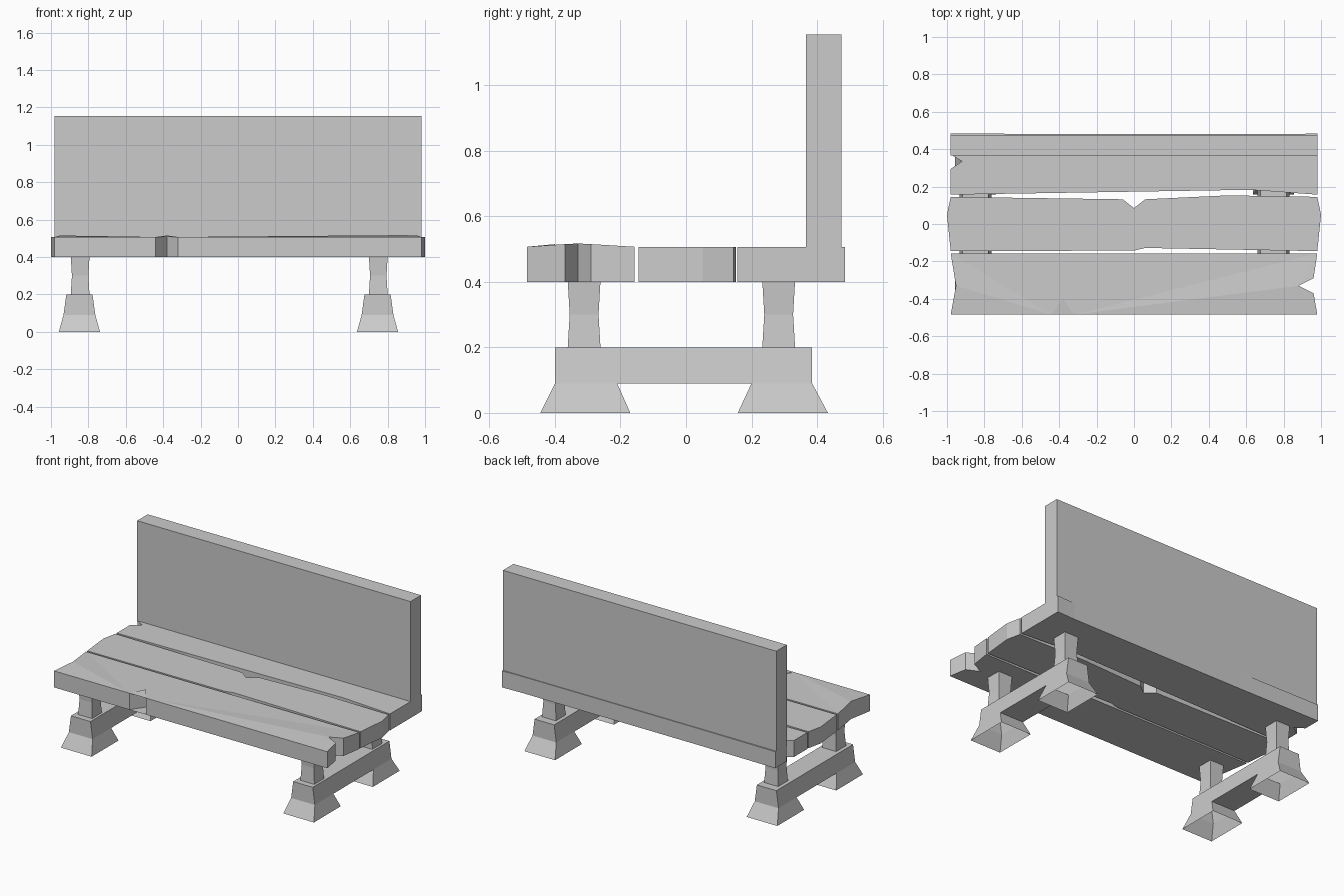
import bpy, bmesh

if "Cube" in bpy.data.objects:
    bpy.data.objects.remove(bpy.data.objects["Cube"])


def finish(bm, name):
    bmesh.ops.recalc_face_normals(bm, faces=bm.faces)
    mesh = bpy.data.meshes.new(name)
    bm.to_mesh(mesh)
    bm.free()
    obj = bpy.data.objects.new(name, mesh)
    bpy.context.collection.objects.link(obj)
    return obj


def plank(name, outline, z0=0.40, z1=0.507):
    """Extruded outline; an optional third value raises that top corner."""
    bm = bmesh.new()
    low = [bm.verts.new((p[0], p[1], z0)) for p in outline]
    top = [bm.verts.new((p[0], p[1], z1 + (p[2] if len(p) > 2 else 0))) for p in outline]
    n = len(outline)
    caps = [bm.faces.new(low), bm.faces.new(top)]
    for i in range(n):
        j = (i + 1) % n
        bm.faces.new((low[i], low[j], top[j], top[i]))
    bmesh.ops.triangulate(bm, faces=caps)
    return finish(bm, name)


# Worn seat planks
plank("front_seat_plank", [
    (-0.98, -0.485), (-0.44, -0.485), (-0.38, -0.40, 0.008), (-0.32, -0.485),
    (0.98, -0.485), (0.96, -0.37, 0.008), (0.88, -0.33, 0.01), (0.96, -0.29, 0.008),
    (0.98, -0.157), (-0.98, -0.157), (-0.952, -0.33, 0.008)])
plank("middle_seat_plank", [
    (-0.98, -0.145), (0, -0.142), (0.06, -0.128), (0.98, -0.145), (1.0, 0.05),
    (0.98, 0.145), (0.5, 0.153), (0.06, 0.132), (0, 0.085), (-0.06, 0.132),
    (-0.98, 0.145), (-1.0, 0.05)])
plank("back_seat_plank", [
    (-0.98, 0.157), (0.62, 0.183), (0.98, 0.157), (0.98, 0.485), (0.85, 0.48),
    (-0.4, 0.48), (-0.98, 0.485), (-0.98, 0.372), (-0.92, 0.335), (-0.98, 0.295)])

# Backrest board
plank("backrest", [(-0.98, 0.367), (0.98, 0.367), (0.98, 0.475), (-0.98, 0.475)], 0.50, 1.155)

# Half width of the support in x at each height
WIDTH = {0.0: 0.11, 0.09: 0.085, 0.2: 0.07}


def leg_frame(name, cx):
    """Two flared, open-bottomed feet joined by a beam."""
    panels = [
        [(-0.445, 0), (-0.17, 0), (-0.21, 0.09), (-0.40, 0.09)],
        [(0.158, 0), (0.433, 0), (0.385, 0.09), (0.20, 0.09)],
        [(-0.40, 0.09), (-0.21, 0.09), (0.20, 0.09), (0.385, 0.09), (0.385, 0.2), (-0.40, 0.2)]]
    skin = [(-0.445, 0), (-0.40, 0.09), (-0.40, 0.2), (0.385, 0.2), (0.385, 0.09),
            (0.433, 0), None, (0.158, 0), (0.20, 0.09), (-0.21, 0.09), (-0.17, 0)]
    bm = bmesh.new()
    verts = {}

    def vert(p, s):
        if (p, s) not in verts:
            verts[p, s] = bm.verts.new((cx + s * WIDTH[p[1]], p[0], p[1]))
        return verts[p, s]

    for s in (-1, 1):
        for panel in panels:
            bm.faces.new([vert(p, s) for p in panel])
    for a, b in zip(skin, skin[1:]):
        if a and b:
            bm.faces.new((vert(a, -1), vert(b, -1), vert(b, 1), vert(a, 1)))
    return finish(bm, name)


def post(name, cx, cy):
    """Square post with a slight waist."""
    bm = bmesh.new()
    rings = []
    for z, h in ((0.2, 0.05), (0.3, 0.044), (0.402, 0.05)):
        rings.append([bm.verts.new((cx + sx * h, cy + sy * h, z))
                      for sx, sy in ((-1, -1), (1, -1), (1, 1), (-1, 1))])
    for lo, hi in zip(rings, rings[1:]):
        for i in range(4):
            j = (i + 1) % 4
            bm.faces.new((lo[i], lo[j], hi[j], hi[i]))
    bm.faces.new(rings[0])
    bm.faces.new(rings[-1])
    return finish(bm, name)


# Left and right supports (slightly off centre)
for side, cx in (("left", -0.848), ("right", 0.746)):
    leg_frame(side + "_leg_frame", cx)
    post(side + "_front_post", cx + 0.004, -0.311)
    post(side + "_back_post", cx + 0.004, 0.283)
